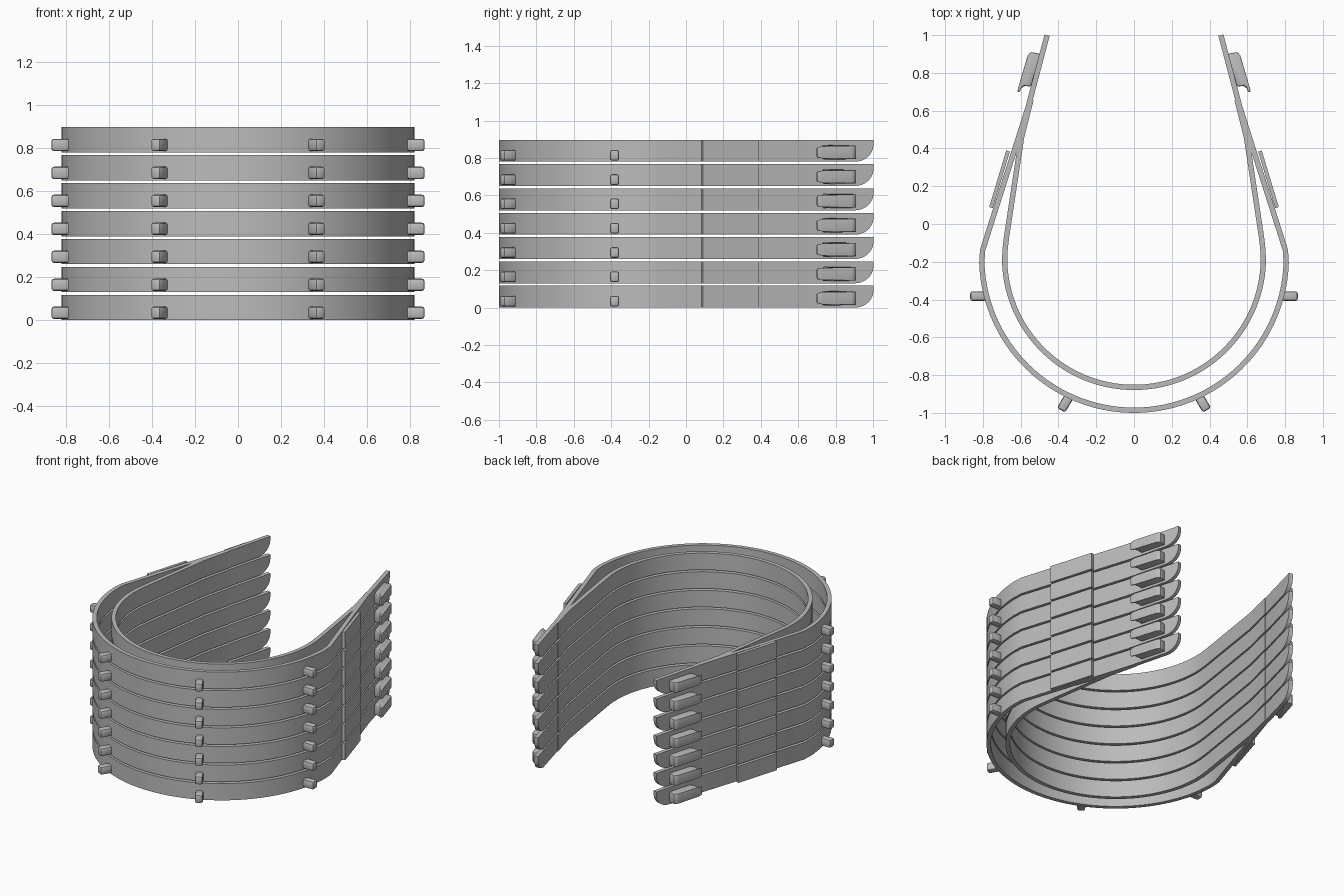
import bpy, bmesh, math
from mathutils import Vector

cube = bpy.data.objects.get("Cube")
if cube:
    bpy.data.objects.remove(cube, do_unlink=True)

ROWS, PITCH, HEIGHT, THICK = 7, 0.13, 0.117, 0.028
CENTRE_Y = -0.18

grey = bpy.data.materials.new("plain grey")
grey.use_nodes = True
grey.diffuse_color = (0.5, 0.5, 0.5, 1)
grey.node_tree.nodes["Principled BSDF"].inputs["Base Color"].default_value = (0.5, 0.5, 0.5, 1)


def finish(bm, name):
    """Turn a bmesh into one mesh shared by every row of the stack."""
    bmesh.ops.recalc_face_normals(bm, faces=bm.faces)
    mesh = bpy.data.meshes.new(name)
    bm.to_mesh(mesh)
    bm.free()
    mesh.materials.append(grey)
    for poly in mesh.polygons:
        poly.use_smooth = True
    mesh.set_sharp_from_angle(angle=math.radians(30))
    for row in range(ROWS):
        obj = bpy.data.objects.new(f"{name}_{row + 1}", mesh)
        obj.location.z = row * PITCH
        bpy.context.collection.objects.link(obj)


def tip_floor(y):
    """Lower edge of a band: it sweeps up round the free tip."""
    t = min(1, max(0, (y - 0.9) / 0.1))
    return 0.095 * (1 - math.sqrt(1 - t * t))


def ribbon(name, path, thick):
    """Upright strip of even thickness along a plan path."""
    bm = bmesh.new()
    pts = [Vector(p) for p in path]
    rings = []
    for i, p in enumerate(pts):
        d = (pts[min(i + 1, len(pts) - 1)] - pts[max(i - 1, 0)]).normalized()
        n = Vector((d.y, -d.x)) * thick / 2
        low = tip_floor(p.y)
        rings.append([bm.verts.new((q.x, q.y, z)) for q, z in
                      ((p - n, low), (p + n, low), (p + n, HEIGHT), (p - n, HEIGHT))])
    for a, b in zip(rings, rings[1:]):
        for k in range(4):
            m = (k + 1) % 4
            bm.faces.new((a[k], a[m], b[m], b[k]))
    bm.faces.new(rings[0])
    bm.faces.new(rings[-1])
    finish(bm, name)


def band_path(radius, arm):
    """Half circle at the front, with an arm running back on each side."""
    half = []
    for i in range(31):
        a = math.radians(-90 + i * 88 / 30)
        half.append((radius * math.cos(a), CENTRE_Y + radius * math.sin(a)))
    half += arm
    return [(-x, y) for x, y in reversed(half[1:])] + half


def prism(name, outline, z0, z1, bevel, lip=None):
    """Bevelled upright block from a plan outline; lip narrows chosen points."""
    bm = bmesh.new()
    mid = (z0 + z1) / 2
    levels = []
    for z in (z0, z1):
        levels.append([bm.verts.new((x, y, mid + (z - mid) * (0.75 if lip and i in lip else 1)))
                       for i, (x, y) in enumerate(outline)])
    low, high = levels
    bm.faces.new(low)
    bm.faces.new(high)
    for i in range(len(low)):
        j = (i + 1) % len(low)
        bm.faces.new((low[i], low[j], high[j], high[i]))
    bmesh.ops.recalc_face_normals(bm, faces=bm.faces)
    bmesh.ops.bevel(bm, geom=list(bm.edges), offset=bevel, segments=2,
                    profile=0.5, affect='EDGES', clamp_overlap=True)
    finish(bm, name)


# Outer bands with long straight arms and rounded tips
tip = [(0.56 - 0.1 * t / 0.38, 0.62 + t) for t in
       (0, 0.28, 0.3, 0.32, 0.335, 0.35, 0.36, 0.37, 0.376, 0.38)]
ribbon("outer_band", band_path(0.806, [(0.802, -0.14)] + tip), THICK)

# Inner bands that run into the arms
ribbon("inner_band", band_path(0.685, [(0.683, -0.14), (0.675, -0.07),
                                       (0.595, 0.46), (0.545, 0.66)]), THICK)


def place(origin, along, outline, side):
    """Local (along, outward) points to plan points, mirrored by side."""
    o, u = Vector(origin), Vector(along).normalized()
    n = Vector((u.y, -u.x))
    return [((o + u * a + n * b).x * side, (o + u * a + n * b).y) for a, b in outline]


clip = [(0.045, -0.005), (0.04, 0.028), (0.022, 0.042), (0, 0.044), (0, 0.058),
        (0.03, 0.058), (0.2, 0.056), (0.222, 0.044), (0.225, -0.005)]
peg = [(-0.025, 0), (0.025, 0), (0.025, 0.085), (-0.025, 0.085)]

for side, label in ((1, "left"), (-1, "right")):
    # Flat side plates
    ribbon(f"{label}_side_plate", [(0.757 * side, 0.087), (0.667 * side, 0.386)], 0.02)
    # Hooked clips near the tips
    prism(f"{label}_clip", place((0.563, 0.685), (-0.28, 1), clip, side),
          0.014, 0.086, 0.006, lip=(2, 3, 4))
    # Pegs round the front
    prism(f"{label}_side_peg", place((0.782, -0.382), (0, 1), peg, side),
          0.006, 0.063, 0.012)
    prism(f"{label}_front_peg", place((0.343, -0.912), (0.86, 0.5), peg, side),
          0.006, 0.063, 0.012)
